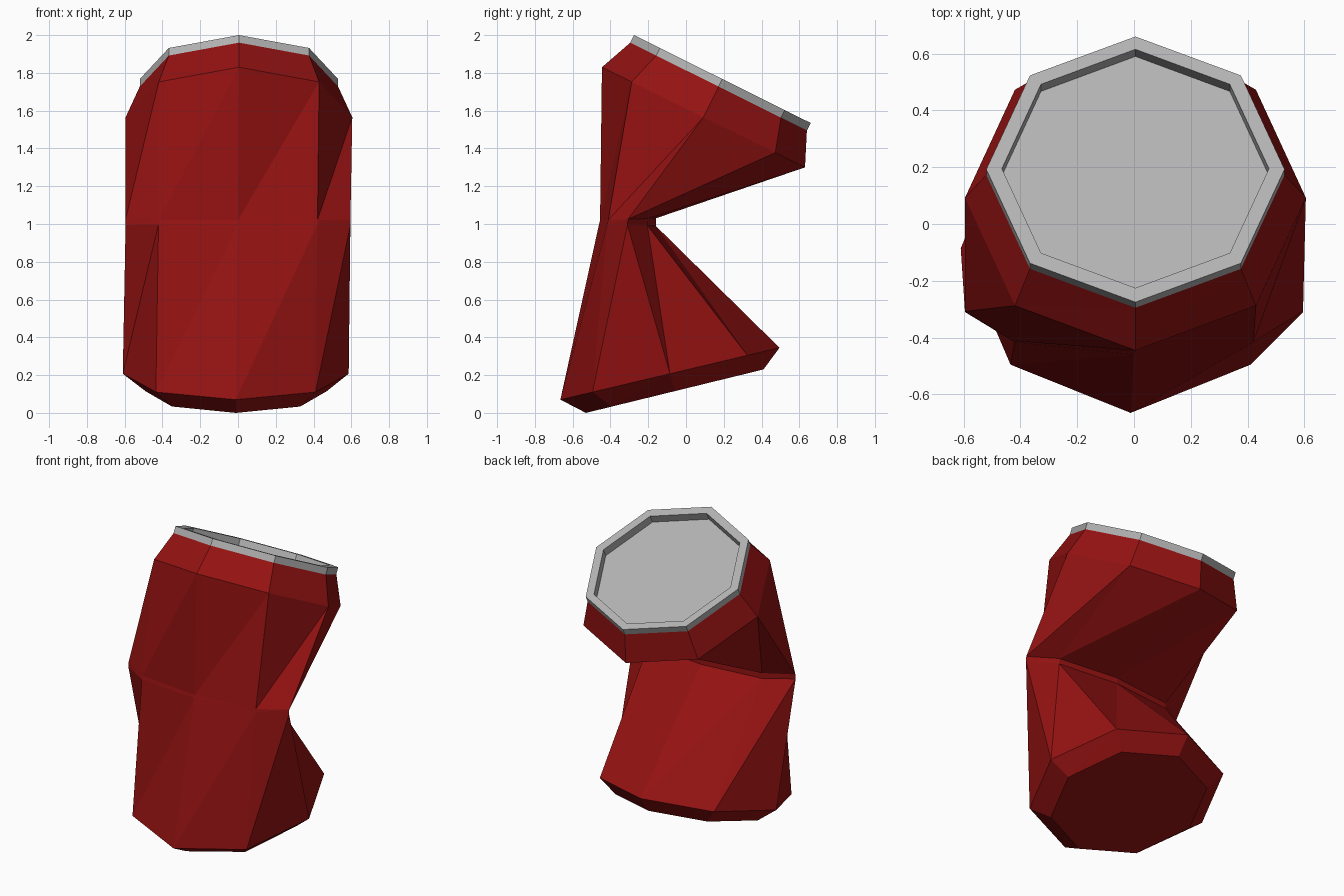
import bpy, bmesh, math

cube = bpy.data.objects.get("Cube")
if cube:
    bpy.data.objects.remove(cube)

SIDES = 8


def material(name, rgb):
    m = bpy.data.materials.new(name)
    m.use_nodes = True
    m.diffuse_color = (*rgb, 1)
    bsdf = next(n for n in m.node_tree.nodes if n.type == 'BSDF_PRINCIPLED')
    bsdf.inputs["Base Color"].default_value = (*rgb, 1)
    return m


def ring(bm, front, back, half_width, shift=0.0):
    """Tilted eight-sided ring through a front and a back (y, z) point."""
    verts = []
    for i in range(SIDES):
        a = 2 * math.pi * i / SIDES
        t = (1 + math.sin(a)) / 2
        y, z = (f + (b - f) * t for f, b in zip(front, back))
        verts.append(bm.verts.new((shift + half_width * math.cos(a), y, z)))
    return verts


def loft(name, rings, mat, cap_bottom=False, cap_top=False):
    bm = bmesh.new()
    loops = [ring(bm, *r) for r in rings]
    for low, high in zip(loops, loops[1:]):
        for i in range(SIDES):
            j = (i + 1) % SIDES
            bm.faces.new((low[i], low[j], high[j]))
            bm.faces.new((low[i], high[j], high[i]))
    if cap_bottom:
        bm.faces.new(loops[0][::-1])
    if cap_top:
        bm.faces.new(loops[-1])
    # merge triangles that lie in one plane
    bmesh.ops.dissolve_limit(bm, angle_limit=0.005, verts=bm.verts, edges=bm.edges)
    mesh = bpy.data.meshes.new(name)
    bm.to_mesh(mesh)
    bm.free()
    mesh.materials.append(mat)
    obj = bpy.data.objects.new(name, mesh)
    bpy.context.collection.objects.link(obj)
    return obj


red = material("can red", (0.30, 0.006, 0.006))
grey = material("bare metal grey", (0.45, 0.45, 0.45))

# Crumpled body: base, lower shoulder, pinched waist, upper shoulder, neck
loft("can_body", [
    ((-0.53, 0.0), (0.41, 0.23), 0.48, -0.01),
    ((-0.665, 0.07), (0.495, 0.345), 0.598, -0.012),
    ((-0.46, 1.0), (-0.16, 0.99), 0.595, 0.0),
    ((-0.455, 1.02), (-0.16, 1.03), 0.595, 0.0),
    ((-0.445, 1.83), (0.63, 1.30), 0.6, 0.005),
    ((-0.295, 1.96), (0.64, 1.495), 0.525, 0.005),
], red, cap_bottom=True)

# Metal rim with a recessed lid
loft("rim_and_lid", [
    ((-0.295, 1.96), (0.64, 1.495), 0.525, 0.005),
    ((-0.275, 2.0), (0.66, 1.535), 0.525, 0.005),
    ((-0.225, 1.975), (0.615, 1.557), 0.47, 0.005),
    ((-0.25, 1.926), (0.59, 1.508), 0.47, 0.005),
], grey, cap_top=True)
